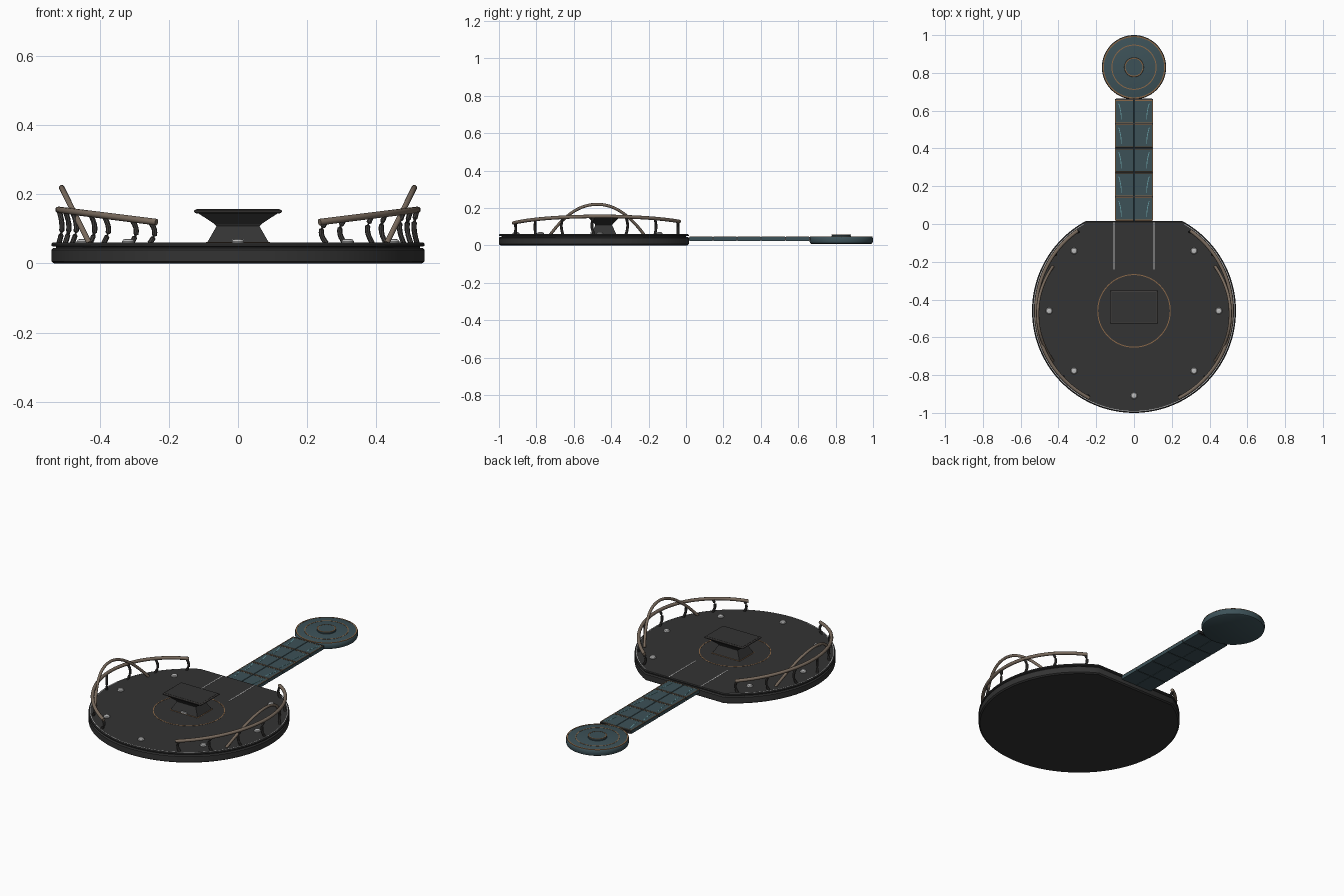
import bpy, bmesh, math
from mathutils import Vector

if "Cube" in bpy.data.objects:
    bpy.data.objects.remove(bpy.data.objects["Cube"])


def material(name, rgb):
    m = bpy.data.materials.new(name)
    m.diffuse_color = (*rgb, 1)
    m.use_nodes = True
    m.node_tree.nodes["Principled BSDF"].inputs["Base Color"].default_value = m.diffuse_color
    return m


CHARCOAL = material("charcoal", (0.033, 0.033, 0.033))
BLACK = material("near_black", (0.014, 0.014, 0.015))
TEAL = material("slate_teal", (0.046, 0.083, 0.097))
LIGHT_TEAL = material("light_teal", (0.13, 0.33, 0.36))
BRONZE = material("bronze", (0.26, 0.14, 0.065))
TAUPE = material("taupe", (0.19, 0.145, 0.11))
DARK_GREY = material("dark_grey", (0.05, 0.047, 0.045))
STEEL = material("steel", (0.5, 0.5, 0.5))

CY, R, CUT = -0.46, 0.54, 0.015      # deck centre, radius and straight back edge
PAD_Y = 0.83                         # centre of round end pad


def finish(name, bm, mat, smooth=True):
    bmesh.ops.recalc_face_normals(bm, faces=bm.faces)
    mesh = bpy.data.meshes.new(name)
    bm.to_mesh(mesh)
    bm.free()
    mesh.materials.append(mat)
    ob = bpy.data.objects.new(name, mesh)
    bpy.context.collection.objects.link(ob)
    if smooth:
        bpy.ops.object.select_all(action='DESELECT')
        ob.select_set(True)
        bpy.context.view_layer.objects.active = ob
        bpy.ops.object.shade_smooth_by_angle(angle=math.radians(35))
    return ob


def loft(name, loops, mat, closed_ends=True, smooth=True):
    """Skin a list of equal-length point loops."""
    bm = bmesh.new()
    rows = [[bm.verts.new(p) for p in loop] for loop in loops]
    n = len(rows[0])
    for a, b in zip(rows, rows[1:]):
        for i in range(n):
            j = (i + 1) % n
            bm.faces.new((a[i], a[j], b[j], b[i]))
    if closed_ends:
        bm.faces.new(rows[0])
        bm.faces.new(rows[-1])
    return finish(name, bm, mat, smooth)


def circle(x, y, z, r, n=64):
    return [(x + r * math.cos(2 * math.pi * i / n), y + r * math.sin(2 * math.pi * i / n), z)
            for i in range(n)]


def turned(name, x, y, profile, mat, n=64):
    return loft(name, [circle(x, y, z, r, n) for r, z in profile], mat)


def strip(name, path, width, z, height, mat):
    """Thin raised line following (x, y) points."""
    pts = [Vector(p) for p in path]
    loops = []
    for i, p in enumerate(pts):
        t = (pts[min(i + 1, len(pts) - 1)] - pts[max(i - 1, 0)]).normalized()
        n = Vector((-t.y, t.x)) * width / 2
        a, b = p - n, p + n
        loops.append([(a.x, a.y, z), (b.x, b.y, z), (b.x, b.y, z + height), (a.x, a.y, z + height)])
    return loft(name, loops, mat, smooth=False)


def arc(y, r, a0=0.0, a1=2 * math.pi, n=96):
    return [(r * math.cos(a0 + (a1 - a0) * i / n), y + r * math.sin(a0 + (a1 - a0) * i / n))
            for i in range(n + 1)]


def rect(x0, x1, y0, y1, z):
    return [(x0, y0, z), (x1, y0, z), (x1, y1, z), (x0, y1, z)]


def box(name, x0, x1, y0, y1, z0, z1, mat, bevel=0.0):
    loops = [rect(x0, x1, y0, y1, z0), rect(x0, x1, y0, y1, z1 - bevel)]
    if bevel:
        loops.append(rect(x0 + bevel, x1 - bevel, y0 + bevel, y1 - bevel, z1))
    return loft(name, loops, mat, smooth=False)


def tube(name, points, radius, mat, sides=12):
    """Round bar swept along points."""
    pts = [Vector(p) for p in points]
    loops = []
    for i, p in enumerate(pts):
        t = (pts[min(i + 1, len(pts) - 1)] - pts[max(i - 1, 0)]).normalized()
        ref = Vector((0, 0, 1)) if abs(t.z) < 0.95 else Vector((1, 0, 0))
        u = t.cross(ref).normalized()
        v = t.cross(u)
        loops.append([p + radius * (math.cos(a) * u + math.sin(a) * v)
                      for a in (2 * math.pi * k / sides for k in range(sides))])
    return loft(name, loops, mat)


# Deck: disc with a straight back edge, stacked layers leave a groove in the side
def deck_outline(r, z, n=110):
    back = CUT - (R - r)
    a0 = math.asin((back - CY) / r)
    span = math.pi + 2 * a0
    return [(r * math.cos(a0 - span * i / n), CY + r * math.sin(a0 - span * i / n), z)
            for i in range(n + 1)]


loft("deck_base", [deck_outline(r, z) for r, z in
                   ((.532, 0), (.54, .006), (.54, .039), (.534, .045))], CHARCOAL)
loft("deck_groove", [deck_outline(.526, .044), deck_outline(.526, .051)], BLACK)
loft("deck_top", [deck_outline(r, z) for r, z in
                  ((.536, .049), (.54, .051), (.54, .056), (.536, .06))], CHARCOAL)

# Deck inlays and bolts
strip("deck_inlay_ring", arc(CY, .192), .005, .0595, .0015, BRONZE)
strip("deck_edge_line", arc(CY, .531, math.radians(-240), math.radians(60)),
      .003, .0595, .0012, STEEL)
for s in (-1, 1):
    box("deck_guide_line", s * .105 - .003, s * .105 + .003, -.24, CUT - .004, .0595, .061, STEEL)
for k in range(8):
    if k == 2:
        continue
    a = k * math.pi / 4
    turned("deck_bolt", .449 * math.cos(a), CY + .449 * math.sin(a),
           [(.018, .059), (.018, .064), (.014, .069), (.007, .071)], STEEL, 16)

# Console: waisted pedestal with a flared top
PY = -.44
loft("console_pedestal", [rect(-w, w, PY - d, PY + d, z) for w, d, z in
                          ((.09, .068, .059), (.086, .064, .066), (.062, .045, .108),
                           (.068, .048, .114), (.118, .08, .147))], CHARCOAL, smooth=False)
loft("console_top", [rect(-w, w, PY - d, PY + d, z) for w, d, z in
                     ((.122, .083, .145), (.127, .088, .149),
                      (.127, .088, .153), (.122, .083, .156))], DARK_GREY, smooth=False)
box("console_screen", -.120, .120, PY - .081, PY + .081, .155, .157, CHARCOAL)
box("console_foot_plate", -.018, .018, PY - .070, PY - .062, .06, .070, STEEL)
for y in (PY - .069, PY + .069):
    strip("console_foot_line", [(-.09, y), (.09, y)], .004, .0595, .002, BRONZE)
for x in (-.091, .091):
    strip("console_foot_line", [(x, PY - .069), (x, PY + .069)], .004, .0595, .002, BRONZE)

# Side rails, bowed posts and tilted hoops, mirrored left and right
RAIL = .519


def rail_z(a):
    return .12 + .035 * (math.cos(a) * RAIL - .24) / .28


for s in (-1, 1):
    def at(a, r, z):
        return (s * r * math.cos(a), CY + r * math.sin(a), z)

    angles = [math.radians(-63 + 118 * i / 40) for i in range(41)]
    tube("hand_rail", [at(a, RAIL, rail_z(a)) for a in angles], .0095, TAUPE)
    for k in range(7):
        a = math.radians(-60.5 + 19 * k)
        lean = -1 if k < 4 else 1
        top = rail_z(a)
        post = []
        for i in range(9):
            t = i / 8
            bow = math.sin(math.pi * t)
            post.append(at(a + lean * .024 * bow, RAIL - .008 * bow, .058 + (top - .058) * t))
        tube("rail_post", post, .0075, DARK_GREY, 8)
    hoop = []
    for i in range(33):
        u = -1 + i / 16
        h = 1 - abs(u) ** 2.1
        hoop.append((s * (.43 + .08 * h), -.475 + .25 * u, .058 + .161 * h))
    tube("side_hoop", hoop, .008, TAUPE)

# Walkway: five panels in two halves, with edge trim and curved light strips
box("walkway_core", -.094, .094, CUT - .02, .665, .026, .0425, BLACK)
STEP = (.66 - CUT) / 5
for k in range(5):
    y0, y1 = CUT + k * STEP + .003, CUT + (k + 1) * STEP - .003
    for s in (-1, 1):
        xa, xb = sorted((s * .001, s * .101))
        box("walkway_panel", xa, xb, y0, y1, .024, .045, TEAL, .0015)
        strip("walkway_edge_line", [(s * .0985, y0), (s * .0985, y1)], .004, .0445, .0015, BRONZE)
        for y in (y0 + .003, y1 - .003):
            strip("walkway_seam_line", [(s * .004, y), (s * .097, y)], .003, .0445, .0012, BRONZE)
        # Slightly curved strip on each half panel
        path = []
        for i in range(9):
            t = i / 8
            path.append((s * (.067 + .014 * t * t), y0 + .018 + (y1 - y0 - .036) * t))
        strip("walkway_light_strip", path, .004, .0445, .0015, LIGHT_TEAL)
    box("walkway_seam", -.1, .1, y1, y1 + .006, .028, .044, DARK_GREY)

# Round end pad with rings and a low centre cap
turned("end_pad", 0, PAD_Y, [(.160, .008), (.167, .012), (.170, .022), (.170, .038),
                             (.166, .044), (.160, .046)], TEAL)
strip("pad_rim", arc(PAD_Y, .163), .007, .044, .003, BRONZE)
strip("pad_inlay_ring", arc(PAD_Y, .117), .005, .0455, .0015, BRONZE)
turned("pad_cap", 0, PAD_Y, [(.052, .045), (.052, .052), (.046, .057)], TEAL, 40)
strip("pad_cap_ring", arc(PAD_Y, .048, n=48), .006, .0555, .002, BRONZE)
